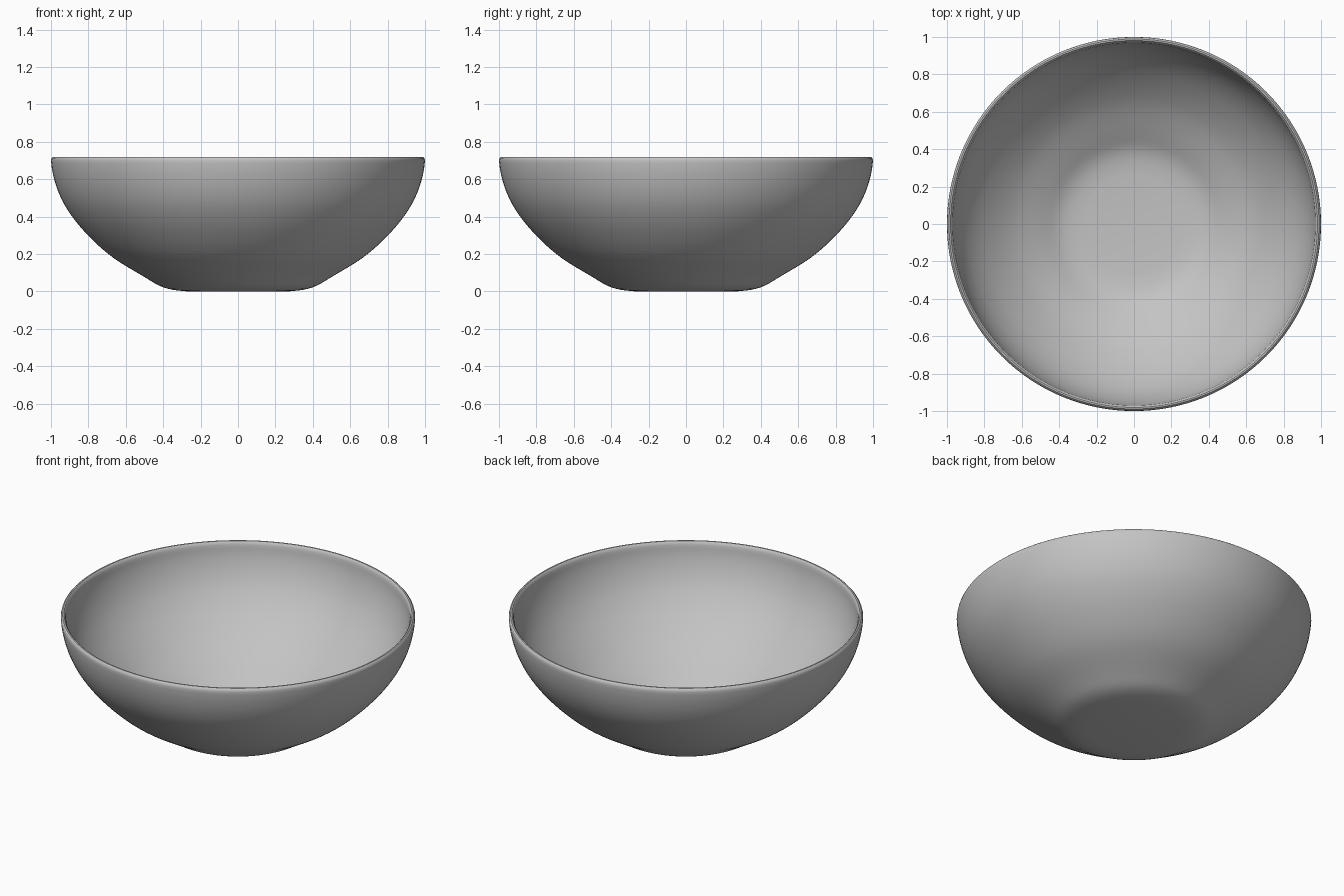
import bpy, bmesh, math
from mathutils import Vector

if "Cube" in bpy.data.objects:
    bpy.data.objects.remove(bpy.data.objects["Cube"])

SEGMENTS = 128

# profile key points (radius, height)
OUTER = [(0.27, 0.0), (0.35, 0.009), (0.42, 0.03), (0.50, 0.077), (0.635, 0.158),
         (0.72, 0.222), (0.80, 0.298), (0.87, 0.378), (0.93, 0.467), (0.97, 0.557),
         (0.992, 0.64), (1.0, 0.70)]
RIM = [(0.997, 0.713), (0.989, 0.72), (0.981, 0.72), (0.974, 0.713)]
INNER = [(0.97, 0.70), (0.962, 0.64), (0.94, 0.563), (0.902, 0.48), (0.845, 0.396),
         (0.777, 0.32), (0.70, 0.248), (0.618, 0.185), (0.487, 0.106), (0.41, 0.061),
         (0.345, 0.04), (0.27, 0.03)]


def smooth_curve(points, steps=3):
    """Catmull-Rom spline through the points."""
    p = [Vector(q) for q in points]
    p = [2 * p[0] - p[1]] + p + [2 * p[-1] - p[-2]]
    out = []
    for i in range(1, len(p) - 2):
        a, b, c, d = p[i - 1:i + 3]
        for s in range(steps):
            t = s / steps
            out.append(0.5 * (2 * b + (c - a) * t + (2 * a - 5 * b + 4 * c - d) * t * t
                              + (3 * b - a - 3 * c + d) * t ** 3))
    return out + [p[-2]]


profile = smooth_curve(OUTER) + [Vector(q) for q in RIM] + smooth_curve(INNER)

# bowl: revolve the profile and cap the base and the floor
bm = bmesh.new()
rings = []
for r, z in profile:
    rings.append([bm.verts.new((r * math.cos(2 * math.pi * k / SEGMENTS),
                                r * math.sin(2 * math.pi * k / SEGMENTS), max(z, 0)))
                  for k in range(SEGMENTS)])
for a, b in zip(rings, rings[1:]):
    for k in range(SEGMENTS):
        n = (k + 1) % SEGMENTS
        bm.faces.new((a[k], a[n], b[n], b[k]))
bm.faces.new(rings[0][::-1])
bm.faces.new(rings[-1])
bmesh.ops.recalc_face_normals(bm, faces=bm.faces)

mesh = bpy.data.meshes.new("bowl")
bm.to_mesh(mesh)
bm.free()
bowl = bpy.data.objects.new("bowl", mesh)
bpy.context.collection.objects.link(bowl)

# colour
grey = bpy.data.materials.new("light grey")
grey.diffuse_color = (0.55, 0.55, 0.55, 1)
grey.use_nodes = True
grey.node_tree.nodes["Principled BSDF"].inputs["Base Color"].default_value = grey.diffuse_color
mesh.materials.append(grey)

bpy.context.view_layer.objects.active = bowl
bowl.select_set(True)
bpy.ops.object.shade_smooth_by_angle(angle=math.radians(40))
